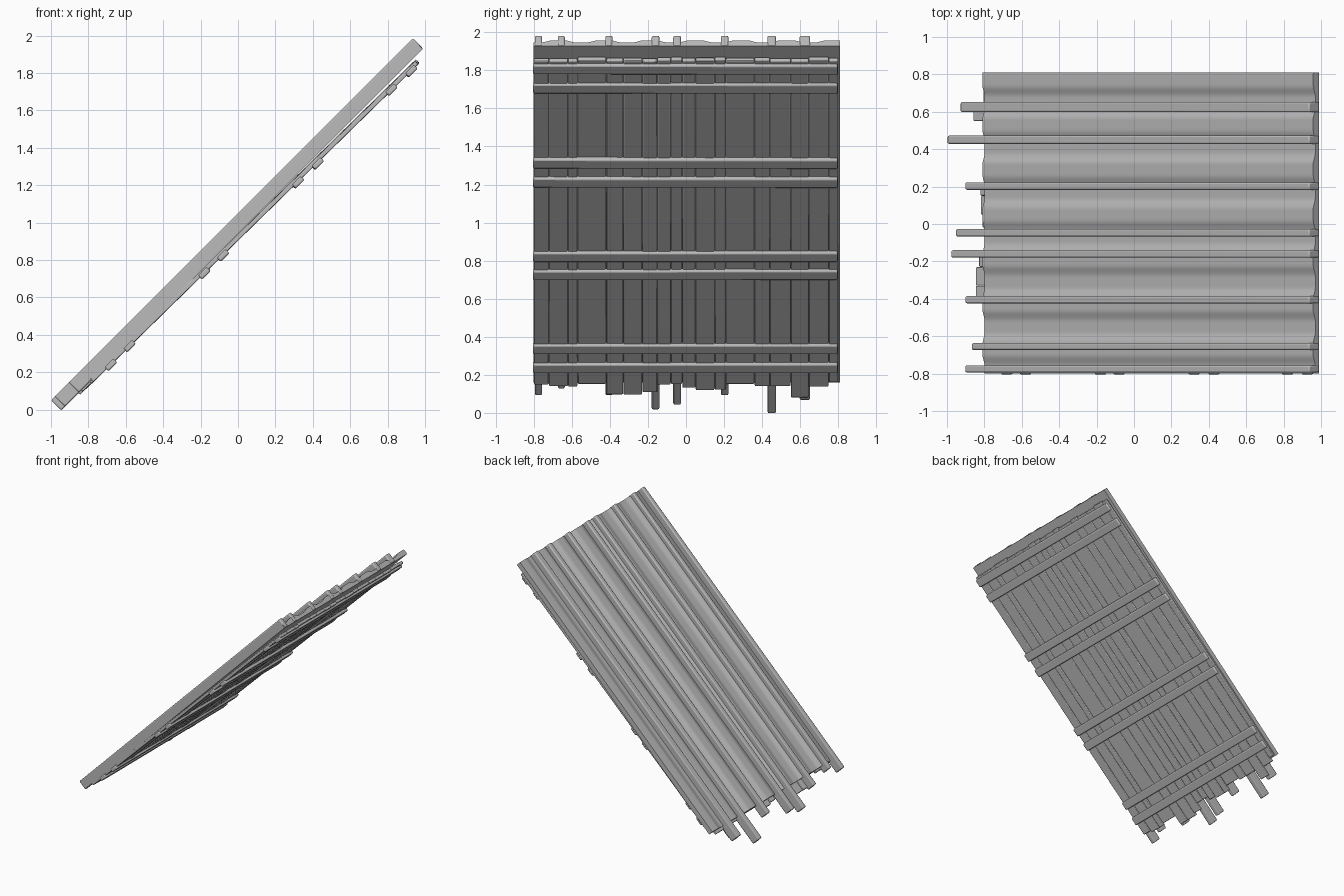
import bpy, math, random
from mathutils import Matrix

random.seed(4)
if "Cube" in bpy.data.objects:
    bpy.data.objects.remove(bpy.data.objects["Cube"])

grey = bpy.data.materials.new("weathered grey")
grey.use_nodes = True
COLOR = (0.5, 0.5, 0.5, 1)
grey.diffuse_color = COLOR
grey.node_tree.nodes["Principled BSDF"].inputs["Base Color"].default_value = COLOR

# The panel is built flat (x up the slope, z outward), then pitched to 45 degrees
PITCH = Matrix.Rotation(math.radians(-45), 4, 'Y')
TOP = 2.065


def extrude_profile(name, profile, x0, x1, frame=PITCH, bevel=0.0):
    """Extrude a (y, z) outline along the slope from x0 to x1."""
    n = len(profile)
    verts = [(x, y, z) for x in (x0, x1) for y, z in profile]
    faces = [(i, n + i, n + (i + 1) % n, (i + 1) % n) for i in range(n)]
    faces += [tuple(range(n)), tuple(reversed(range(n, 2 * n)))]
    mesh = bpy.data.meshes.new(name)
    mesh.from_pydata(verts, [], faces)
    mesh.materials.append(grey)
    obj = bpy.data.objects.new(name, mesh)
    bpy.context.collection.objects.link(obj)
    obj.matrix_world = frame
    if bevel:
        mod = obj.modifiers.new("soft edges", 'BEVEL')
        mod.width = bevel
        mod.segments = 2
    bpy.ops.object.select_all(action='DESELECT')
    bpy.context.view_layer.objects.active = obj
    obj.select_set(True)
    bpy.ops.object.shade_smooth_by_angle(angle=math.radians(40))
    return obj


def box(name, x0, x1, y0, y1, z0, z1, frame=PITCH, bevel=0.006):
    outline = [(y0, z0), (y1, z0), (y1, z1), (y0, z1)]
    return extrude_profile(name, outline, x0, x1, frame, bevel)


# Ribbed roof covering: raised flats with shallow rounded troughs between
def rib_height(y):
    wave = math.cos((y - 0.77) / 0.24 * math.tau)
    return 0.699 + 0.008 * max(-1, min(1, 1.8 * wave))


ys = [-0.80 + 1.61 * i / 120 for i in range(121)]
outline = [(-0.80, 0.665), (0.81, 0.665)] + [(y, rib_height(y)) for y in reversed(ys)]
extrude_profile("roof_covering", outline, -0.438, TOP - 0.003)

# Battens over the covering: y centre, width, x of the lower end
battens = [(0.625, 0.055, -0.93), (0.45, 0.044, -1.0), (0.203, 0.04, -0.905),
           (-0.047, 0.04, -0.955), (-0.16, 0.04, -0.98), (-0.405, 0.038, -0.905),
           (-0.655, 0.036, -0.87), (-0.775, 0.038, -0.905)]
for i, (y, w, x) in enumerate(battens):
    box(f"batten_{i + 1}", (2 * x + 1.05) / math.sqrt(2), TOP, y - w / 2, y + w / 2,
        0.665, 0.742, bevel=0.008)

# Lower layer leans away very slightly towards the top
LEAN = PITCH @ Matrix.Translation((0.8, 0, 0.651)) @ Matrix.Rotation(0.011, 4, 'Y')

# Underside planks: edges across the panel and height of each lower end
edges = [-0.80, -0.72, -0.62, -0.57, -0.42, -0.33, -0.23, -0.15, -0.08, -0.02,
         0.05, 0.15, 0.21, 0.36, 0.44, 0.55, 0.645, 0.75, 0.80]
ends = [0.15, 0.14, 0.14, 0.15, 0.095, 0.095, 0.11, 0.15, 0.15, 0.13,
        0.12, 0.12, 0.15, 0.14, 0.14, 0.08, 0.135, 0.16]
for i, low in enumerate(ends):
    x0 = (2 * low - 0.925) / math.sqrt(2) - 0.8
    shift = random.uniform(-0.003, 0.003)
    box(f"underside_plank_{i + 1}", x0, 1.194 + random.uniform(-0.008, 0.004),
        edges[i] + 0.001, edges[i + 1] - 0.001, -0.012 + shift, 0.012 + shift,
        LEAN, 0.005)

# Paired cross rails under the planks
rails = [(0.925, 1.81), (0.82, 1.71), (0.425, 1.315), (0.32, 1.215),
         (-0.08, 0.825), (-0.18, 0.73), (-0.58, 0.34), (-0.68, 0.24)]
for i, (x, z) in enumerate(rails):
    frame = PITCH @ Matrix.Translation(((x + z) / math.sqrt(2), 0, (z - x) / math.sqrt(2)))
    frame = frame @ Matrix.Rotation(random.uniform(-0.003, 0.003), 4, 'Z')
    box(f"cross_rail_{i + 1}", -0.033, 0.033, -0.805, 0.797, -0.016, 0.014, frame, 0.008)
